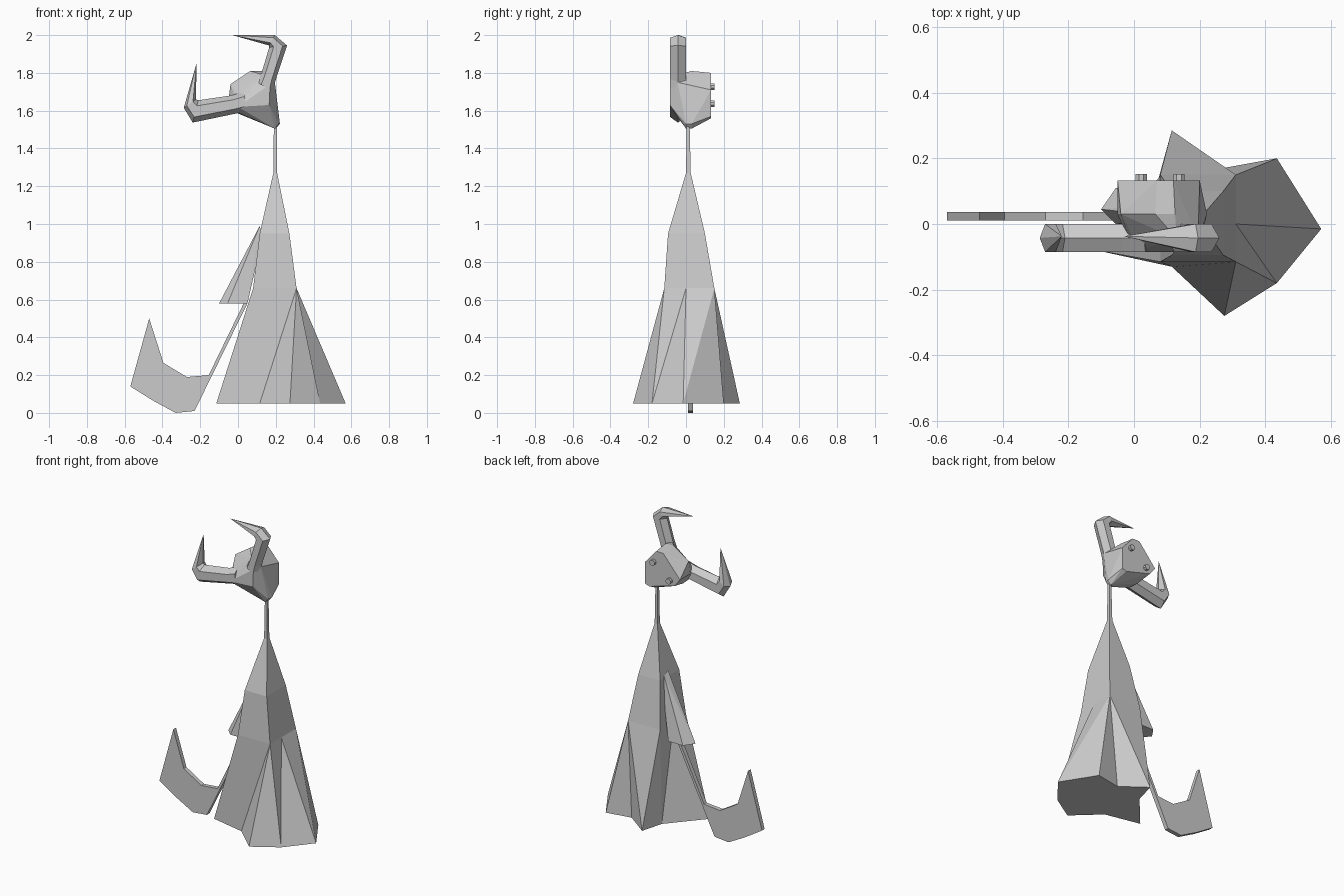
import bpy, bmesh
from mathutils import Vector

if "Cube" in bpy.data.objects:
    bpy.data.objects.remove(bpy.data.objects["Cube"])


def make(name, verts, faces):
    me = bpy.data.meshes.new(name)
    me.from_pydata([tuple(v) for v in verts], [], faces)
    bm = bmesh.new()
    bm.from_mesh(me)
    bmesh.ops.recalc_face_normals(bm, faces=bm.faces)
    bm.to_mesh(me)
    bm.free()
    ob = bpy.data.objects.new(name, me)
    bpy.context.collection.objects.link(ob)
    return ob


def hull(name, pts):
    bm = bmesh.new()
    for p in pts:
        bm.verts.new(p)
    res = bmesh.ops.convex_hull(bm, input=bm.verts)
    loose = [v for v in bm.verts if not v.link_faces]
    bmesh.ops.delete(bm, geom=loose, context='VERTS')
    bmesh.ops.dissolve_limit(bm, angle_limit=0.03, verts=bm.verts, edges=bm.edges)
    bmesh.ops.recalc_face_normals(bm, faces=bm.faces)
    me = bpy.data.meshes.new(name)
    bm.to_mesh(me)
    bm.free()
    ob = bpy.data.objects.new(name, me)
    bpy.context.collection.objects.link(ob)
    return ob


def bridge(a, b, n):
    """Quads between two rings of n vertices starting at a and b."""
    return [(a + i, a + (i + 1) % n, b + (i + 1) % n, b + i) for i in range(n)]


# Robe: folded hem, waist, chest, shoulders and thin neck
hem = [(-.115, -.08), (.115, -.13), (.275, -.28), (.435, -.18), (.57, -.015),
       (.435, .2), (.27, .17), (.115, .285), (.075, .14)]


def ring(x0, x1, y0, y1, z):
    ym = (y0 + y1) / 2 - .01 * (y1 - y0)
    return [(x0, y0, z), (x1, y0, z), (x1, ym, z), (x1, y1, z), (x0, y1, z), (x0, ym, z)]


verts = [(x, y, .05) for x, y in hem]
for r in [(.08, .31, -.115, .15, .66), (.115, .272, -.095, .1, .95),
          (.187, .207, 0, .025, 1.27), (.19, .205, .004, .019, 1.54)]:
    verts += ring(*r)
verts[11] = (.31, 0, .66)
m = 9
faces = [(m, 0, 1, m + 1), (m + 1, 1, 2), (m + 1, 2, 3), (m + 1, 3, m + 2), (m + 2, 3, 4),
         (m + 2, 4, m + 3), (m + 3, 4, 5), (m + 3, 5, 6), (m + 3, 6, 7), (m + 3, 7, m + 4),
         (m + 4, 7, 8), (m + 4, 8, m + 5), (m + 5, 8, 0), (m + 5, 0, m)]
for k in range(3):
    faces += bridge(9 + 6 * k, 15 + 6 * k, 6)
faces += [tuple(range(9)), tuple(range(27, 33))]
make("robe", verts, faces)

# Sleeve flaring down from the shoulder
cuff = [(-.1, .045), (-.055, .11), (.05, .11), (.05, .0), (-.055, .0)]
hull("sleeve", [(x, y, .58) for x, y in cuff] +
     [(.115, .02, .99), (.115, .06, .97), (.13, .02, .93), (.13, .06, .93)])

# Scythe: flat blade and tapering handle
outline = [(-.23, .01), (.05, .58), (.03, .58), (-.155, .2), (-.27, .19), (-.395, .265),
           (-.47, .5), (-.57, .14), (-.45, .065), (-.33, 0)]
n = len(outline)
make("scythe", [(x, .01, z) for x, z in outline] + [(x, .037, z) for x, z in outline],
     bridge(0, n, n) + [tuple(range(n)), tuple(range(n, 2 * n))])

# Head: faceted skull tilted to one side, face towards the back
sections = {
    .133: [(.07, 1.8), (.12, 1.8), (.2, 1.71), (.2, 1.57), (.17, 1.56), (-.01, 1.61), (-.05, 1.66)],
    .03: [(.2, 1.505), (.222, 1.53), (.065, 1.81), (.125, 1.81), (-.04, 1.74), (0, 1.585), (-.05, 1.66)],
    .0: [(.195, 1.505), (.215, 1.53)],
    -.045: [(0, 1.685), (.13, 1.79), (.195, 1.75), (0, 1.59)],
    -.085: [(.17, 1.74), (.165, 1.63), (0, 1.62)],
}
hull("head", [(x, y, z) for y, pts in sections.items() for x, z in pts])


# Horns: six-sided tubes through (inner, outer) edge points, ending in a tip
def horn(name, pairs, tip):
    verts, faces = [], []
    for a, b in pairs:
        a, b = Vector((a[0], -.0425, a[1])), Vector((b[0], -.0425, b[1]))
        for t, y in [(0, 0), (.25, .0425), (.75, .0425), (1, 0), (.75, -.0425), (.25, -.0425)]:
            verts.append(a.lerp(b, t) + Vector((0, y, 0)))
    for k in range(len(pairs) - 1):
        faces += bridge(6 * k, 6 * k + 6, 6)
    last = 6 * (len(pairs) - 1)
    verts.append(Vector((tip[0], -.0375, tip[1])))
    faces += [(last + i, last + (i + 1) % 6, len(verts) - 1) for i in range(6)]
    faces.append(tuple(range(6)))
    make(name, verts, faces)


horn("horn_upper", [((.1, 1.75), (.19, 1.7)), ((.125, 1.8), (.197, 1.755)),
                    ((.165, 1.935), (.26, 1.945)), ((.165, 1.945), (.195, 2.0))], (-.03, 2.0))
horn("horn_lower", [((.03, 1.7), (.05, 1.6)), ((-.04, 1.68), (0, 1.587)),
                    ((-.21, 1.655), (-.24, 1.537)), ((-.222, 1.66), (-.287, 1.615))], (-.22, 1.85))

# Eyes: small stubs on the face
for name, x, z in [("eye_a", .022, 1.637), ("eye_b", .137, 1.727)]:
    oct_pts = [(-.017, -.007), (-.007, -.017), (.007, -.017), (.017, -.007),
               (.017, .007), (.007, .017), (-.007, .017), (-.017, .007)]
    hull(name, [(x + a, y, z + b) for y in (.12, .152) for a, b in oct_pts])
